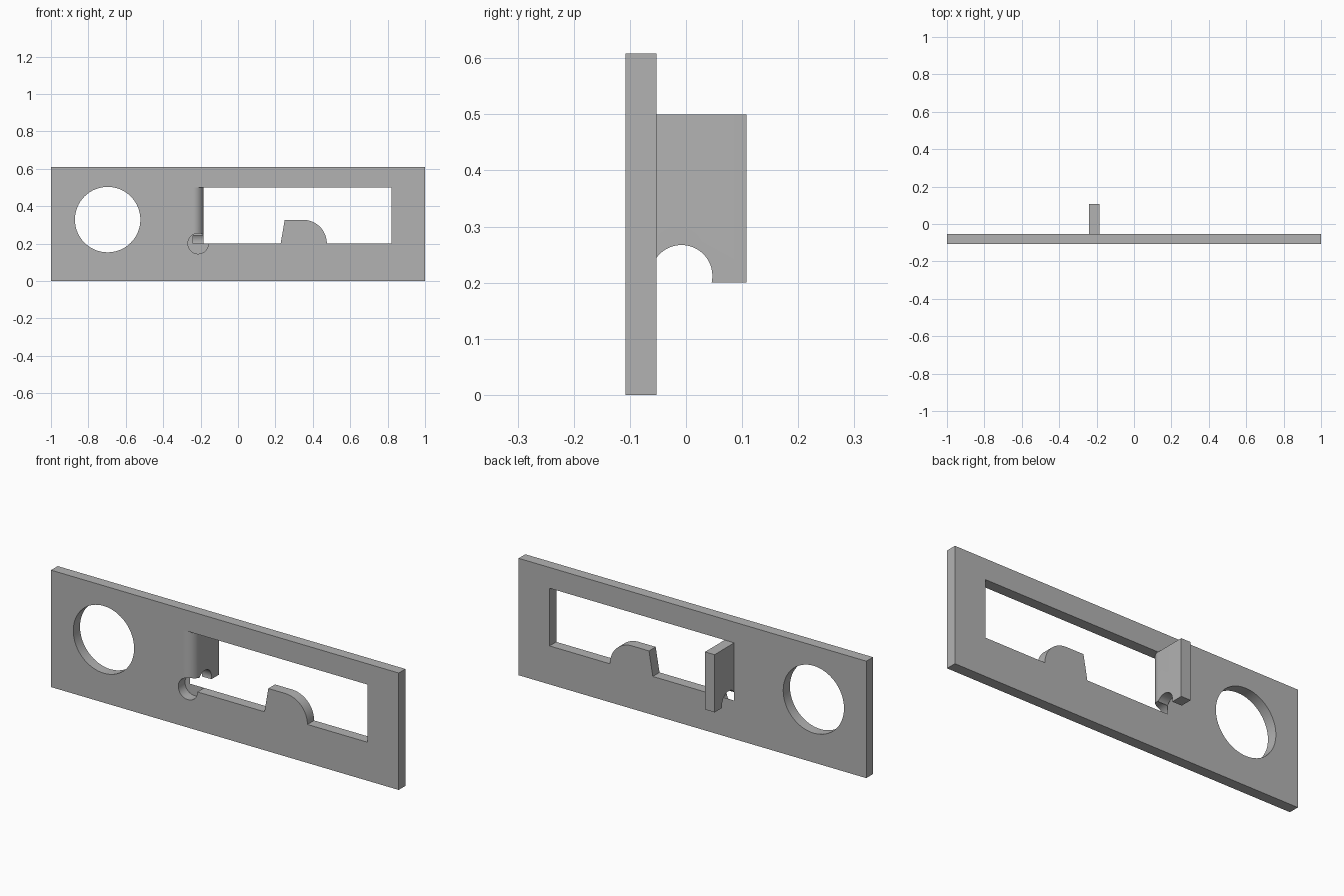
import bpy
import bmesh
from math import cos, sin, radians, pi
from mathutils import Vector

cube = bpy.data.objects.get("Cube")
if cube:
    bpy.data.objects.remove(cube, do_unlink=True)

# Sheet metal dimensions
HALF_LENGTH, HEIGHT = 1.0, 0.608
FRONT, BACK, TAB_END = -0.108, -0.053, 0.108
BEND_LEFT, BEND_RIGHT = -0.24, -0.185
SILL, HEAD, JAMB = 0.2, 0.5, 0.822

grey = bpy.data.materials.new("plain grey")
grey.use_nodes = True
colour = (0.45, 0.45, 0.45, 1)
grey.diffuse_color = colour
grey.node_tree.nodes["Principled BSDF"].inputs["Base Color"].default_value = colour


def arc(cx, cy, r, start, end, steps):
    """Points along a circular arc, angles in degrees."""
    angles = [radians(start + (end - start) * i / steps) for i in range(steps + 1)]
    return [(cx + r * cos(a), cy + r * sin(a)) for a in angles]


def extrude(name, outline, axis, low, high):
    """Extrude a closed 2D outline along one axis."""
    place = {"x": lambda u, v: (low, u, v),
             "y": lambda u, v: (u, low, v),
             "z": lambda u, v: (u, v, low)}[axis]
    step = {"x": Vector((1, 0, 0)), "y": Vector((0, 1, 0)), "z": Vector((0, 0, 1))}[axis]
    bm = bmesh.new()
    face = bm.faces.new([bm.verts.new(place(u, v)) for u, v in outline])
    made = bmesh.ops.extrude_face_region(bm, geom=[face])["geom"]
    verts = [g for g in made if isinstance(g, bmesh.types.BMVert)]
    bmesh.ops.translate(bm, verts=verts, vec=step * (high - low))
    bmesh.ops.recalc_face_normals(bm, faces=bm.faces)
    mesh = bpy.data.meshes.new(name)
    bm.to_mesh(mesh)
    bm.free()
    mesh.materials.append(grey)
    obj = bpy.data.objects.new(name, mesh)
    bpy.context.collection.objects.link(obj)
    return obj


def combine(obj, other, operation):
    """Apply a boolean and remove the helper."""
    mod = obj.modifiers.new(operation.lower(), "BOOLEAN")
    mod.operation, mod.solver, mod.object = operation, "EXACT", other
    bpy.context.view_layer.objects.active = obj
    bpy.ops.object.modifier_apply(modifier=mod.name)
    bpy.data.objects.remove(other, do_unlink=True)


def rectangle(u0, v0, u1, v1):
    return [(u0, v0), (u1, v0), (u1, v1), (u0, v1)]


# Flat plate
plate = extrude("bracket_plate", rectangle(-HALF_LENGTH, 0, HALF_LENGTH, HEIGHT),
                "y", FRONT, BACK)

# Window with the half-rounded stop rising from its sill
stop = [(0.228, SILL), (0.25, 0.327)] + arc(0.348, SILL, 0.127, 90, 0, 20)
window = [(BEND_LEFT, SILL)] + stop + [(JAMB, SILL), (JAMB, HEAD), (BEND_LEFT, HEAD)]
combine(plate, extrude("window_cutter", window, "y", -0.3, 0.3), "DIFFERENCE")

# Large round opening
round_hole = arc(-0.697, 0.328, 0.175, 0, 360, 64)[:-1]
combine(plate, extrude("round_cutter", round_hole, "y", -0.3, 0.3), "DIFFERENCE")

# Tab folded backwards through a rounded bend
fold = arc(BEND_LEFT, BACK, BACK - FRONT, -90, 0, 16)
tab_outline = fold + [(BEND_RIGHT, TAB_END), (BEND_LEFT, TAB_END)]
tab = extrude("folded_tab", tab_outline, "z", SILL, HEAD)

# Relief notch under the tab
notch = [p for p in arc(-0.008, 0.212, 0.055, -45, 145, 40)] + [(BACK, 0.1), (0.03, 0.1)]
combine(tab, extrude("notch_cutter", notch, "x", -0.4, 0), "DIFFERENCE")
combine(plate, tab, "UNION")

# Relief hole at the foot of the bend
relief = arc(-0.213, SILL, 0.055, 0, 360, 40)[:-1]
combine(plate, extrude("relief_cutter", relief, "y", -0.3, BACK), "DIFFERENCE")

# Smooth curves, crisp edges
plate.select_set(True)
bpy.context.view_layer.objects.active = plate
bpy.ops.object.shade_smooth_by_angle(angle=pi / 6)
